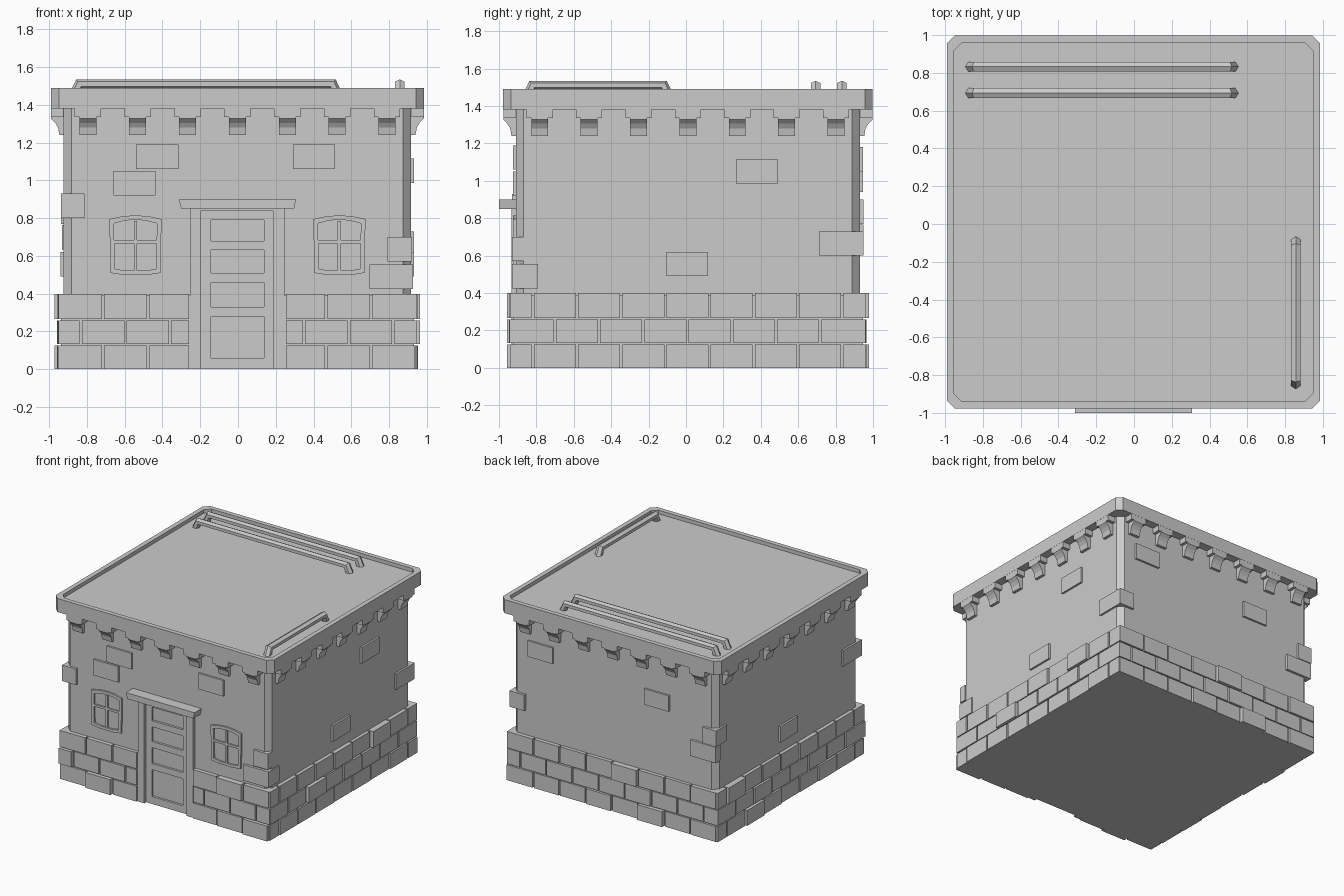
import bpy, bmesh, math, random
from mathutils import Matrix, Vector

if "Cube" in bpy.data.objects:
    bpy.data.objects.remove(bpy.data.objects["Cube"])

random.seed(4)
CENTRE = Matrix.Translation((-0.003, 0.01, 0))


def side(i):
    """Frame of wall i: 0 front, 1 right, 2 back, 3 left."""
    return CENTRE @ Matrix.Rotation(i * math.pi / 2, 4, 'Z')


def loft(bm, rings, m=Matrix(), closed=False):
    """Skin rings of points; caps on both ends unless closed."""
    vs = [[bm.verts.new(m @ Vector(p)) for p in r] for r in rings]
    n = len(vs[0])
    for k in range(len(vs) - (0 if closed else 1)):
        a, b = vs[k], vs[(k + 1) % len(vs)]
        for j in range(n):
            bm.faces.new((a[j], a[(j + 1) % n], b[(j + 1) % n], b[j]))
    if not closed:
        bm.faces.new(vs[0][::-1])
        bm.faces.new(vs[-1])


def box(bm, i, u0, u1, z0, z1, d0, d1):
    """Box on wall i: u sideways, z up, d outwards."""
    ring = lambda z: [(u0, -d1, z), (u1, -d1, z), (u1, -d0, z), (u0, -d0, z)]
    loft(bm, [ring(z0), ring(z1)], side(i))


def finish(bm, name):
    bmesh.ops.recalc_face_normals(bm, faces=bm.faces[:])
    me = bpy.data.meshes.new(name)
    bm.to_mesh(me)
    bm.free()
    ob = bpy.data.objects.new(name, me)
    bpy.context.collection.objects.link(ob)
    return ob


def octagon(h, c, z):
    k = h - c
    return [(k, -h, z), (h, -k, z), (h, k, z), (k, h, z),
            (-k, h, z), (-h, k, z), (-h, -k, z), (-k, -h, z)]


# Main walls, with a shallow door recess
bm = bmesh.new()
loft(bm, [octagon(0.92, 0.042, 0), octagon(0.92, 0.042, 1.4)], CENTRE)
walls = finish(bm, "walls")
bm = bmesh.new()
box(bm, 0, -0.2, 0.2, -0.1, 0.845, 0.87, 1.1)
cutter = finish(bm, "door_cutter")
cutter.hide_render = True
cutter.hide_viewport = True
cut = walls.modifiers.new("door_recess", 'BOOLEAN')
cut.object = cutter
cut.operation = 'DIFFERENCE'
cut.solver = 'EXACT'

# Roof slab with a raised rim
bm = bmesh.new()
loft(bm, [octagon(0.988, 0.042, 1.38), octagon(0.988, 0.042, 1.49),
          octagon(0.95, 0.042, 1.49), octagon(0.95, 0.042, 1.46)], CENTRE)
finish(bm, "roof_slab")

# Corbels under the slab on all four sides
bm = bmesh.new()
profile = [(0.987, 1.34), (0.987, 1.327), (0.965, 1.305), (0.95, 1.28),
           (0.943, 1.24), (0.9, 1.24), (0.9, 1.34)]
for i in range(4):
    for k in range(-3, 4):
        u = k * 0.264
        box(bm, i, u - 0.07, u + 0.07, 1.335, 1.385, 0.9, 0.987)
        loft(bm, [[(u + s, -d, z) for d, z in profile] for s in (-0.045, 0.045)], side(i))
finish(bm, "corbels")

# Stone plinth: mortar core plus three courses of bricks
bm = bmesh.new()
for i in range(4):
    for a, b in ([(-0.935, -0.25), (0.25, 0.935)] if i == 0 else [(-0.935, 0.935)]):
        box(bm, i, a, b, 0, 0.39, 0.85, 0.935)
finish(bm, "plinth_core")

# Bricks that stand further out: (side, course, u)
proud = [(0, 2, 0.54), (0, 0, -0.6), (0, 0, 0.77), (0, 1, -0.9), (1, 2, 0.55),
         (1, 1, -0.26), (2, 2, 0.1), (2, 0, 0.45), (3, 2, -0.73), (3, 0, -0.37)]
bm = bmesh.new()
W, GAP, END = 0.2365, 0.006, 0.948
for i in range(4):
    for c in range(3):
        start = -END - (W / 2 if (c + i) % 2 else 0)
        for k in range(9):
            a, b = max(start + k * W, -END), min(start + (k + 1) * W, END)
            if b - a < 0.03:
                continue
            out = 0.95 + random.uniform(-0.004, 0.006)
            if any(s == i and cc == c and a <= u < b for s, cc, u in proud):
                out = 0.968
            spans = [(a, b)]
            if i == 0:
                spans = [(a, min(b, -0.25)), (max(a, 0.25), b)]
            for p, q in spans:
                if q - p > 0.03:
                    l = p if p <= -END else p + GAP
                    r = q if q >= END else q - GAP
                    box(bm, i, l, r, c * 0.133, (c + 1) * 0.133 - 0.008 * (c < 2), 0.88, out)
finish(bm, "plinth_bricks")

# Loose bricks showing through the plaster
bm = bmesh.new()
for i, u, z in [(0, -0.425, 1.06), (0, -0.545, 0.92), (0, 0.405, 1.06),
                (1, 0.37, 0.985), (1, -0.005, 0.49), (2, -0.66, 1.05),
                (2, 0.39, 0.94), (3, 0.0, 0.49)]:
    box(bm, i, u - 0.112, u + 0.112, z, z + 0.13, 0.88, 0.936)
finish(bm, "wall_bricks")

# Corner quoins: (side, u0, u1, z, inner depth)
bm = bmesh.new()
for i, u0, u1, z, d in [(0, -0.935, -0.81, 0.80, 0.7), (0, 0.795, 0.925, 0.57, 0.88),
                        (0, 0.70, 0.93, 0.425, 0.80), (2, -0.935, -0.8, 0.6, 0.70),
                        (2, 0.81, 0.935, 0.77, 0.8), (2, 0.70, 0.93, 0.635, 0.88)]:
    box(bm, i, u0, u1, z, z + 0.13, d, 0.94)
finish(bm, "corner_quoins")

# Door frame and lintel
bm = bmesh.new()
for s in (-1, 1):
    a, b = sorted((s * 0.192, s * 0.25))
    box(bm, 0, a, b, 0, 0.85, 0.87, 0.942)
box(bm, 0, -0.25, 0.25, 0.838, 0.855, 0.87, 0.942)
finish(bm, "door_frame")
bm = bmesh.new()
shape = [(-0.298, 0.85), (0.3, 0.85), (0.31, 0.9), (-0.31, 0.9)]
loft(bm, [[(u, -d, z) for u, z in shape] for d in (0.9, 1.01)], side(0))
finish(bm, "door_lintel")

# Door with four sunken panels
bm = bmesh.new()
box(bm, 0, -0.195, 0.195, 0, 0.84, 0.86, 0.9)
for a, b in ((-0.195, -0.14), (0.14, 0.195)):
    box(bm, 0, a, b, 0, 0.84, 0.88, 0.918)
for z0, z1 in ((0, 0.06), (0.28, 0.33), (0.46, 0.51), (0.63, 0.68), (0.79, 0.84)):
    box(bm, 0, -0.14, 0.14, z0, z1, 0.88, 0.918)
finish(bm, "door")


# Windows with a shallow arched head
def arch(u, w, z0, z1, rise):
    top = [(u + w * t, z1 + rise * (1 - t * t)) for t in (1, 0.5, 0, -0.5, -1)]
    return [(u - w * 0.96, z0 + 0.01), (u - w * 0.5, z0), (u + w * 0.5, z0),
            (u + w * 0.96, z0 + 0.01)] + top


for name, u in (("left_window", -0.54), ("right_window", 0.54)):
    bm = bmesh.new()
    outer, inner = arch(u, 0.138, 0.5, 0.795, 0.02), arch(u, 0.114, 0.522, 0.772, 0.02)
    at = lambda pts, d: [(x, -d, z) for x, z in pts]
    loft(bm, [at(outer, 0.9), at(outer, 0.934), at(inner, 0.934), at(inner, 0.9)],
         side(0), closed=True)
    box(bm, 0, u - 0.009, u + 0.009, 0.515, 0.785, 0.9, 0.931)
    box(bm, 0, u - 0.118, u + 0.118, 0.665, 0.683, 0.9, 0.931)
    finish(bm, name)


# Roof rails: six-sided bars bent down at both ends
def rail(name, a, b, across, along_y):
    m = Matrix.Translation((across, 0, 0)) @ Matrix.Rotation(math.pi / 2, 4, 'Z') \
        if along_y else Matrix.Translation((0, across, 0))
    rings = []
    path = [(a + 0.03, 1.44, 1.25), (a + 0.06, 1.51, 0.6), (b - 0.06, 1.51, -0.6),
            (b - 0.03, 1.44, -1.25)]
    for x, z, tilt in path:
        dx, dz = -math.sin(tilt), math.cos(tilt)
        rings.append([(x + dx * 0.03 * math.cos(t), 0.03 * math.sin(t),
                       z + dz * 0.03 * math.cos(t))
                      for t in [k * math.pi / 3 for k in range(6)]])
    bm = bmesh.new()
    loft(bm, rings, m)
    finish(bm, name)


rail("roof_rail_back", -0.9, 0.56, 0.833, False)
rail("roof_rail_middle", -0.9, 0.56, 0.693, False)
rail("roof_rail_right", -0.88, -0.06, 0.857, True)
